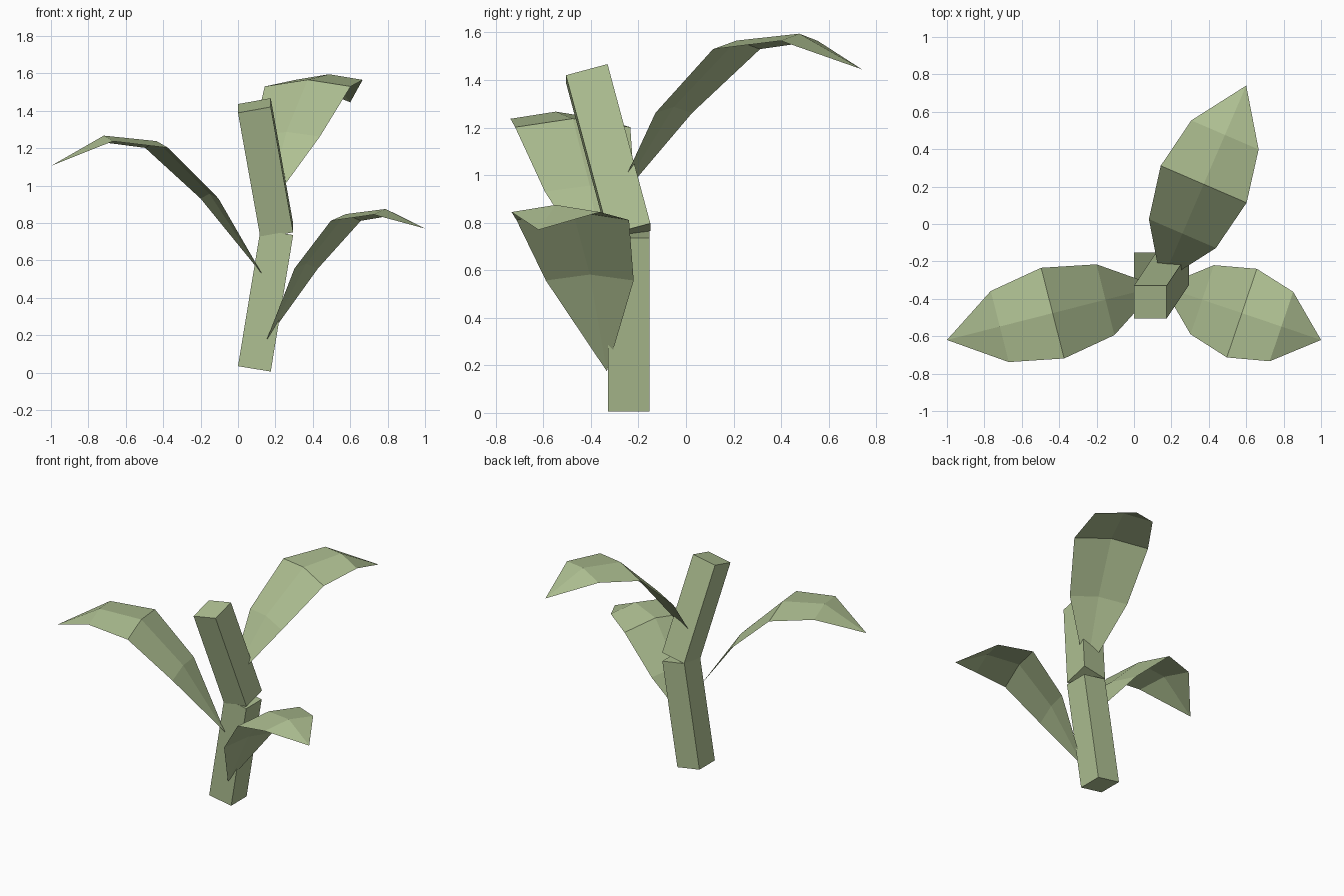
import bpy
import bmesh
from mathutils import Vector

default = bpy.data.objects.get("Cube")
if default:
    bpy.data.objects.remove(default, do_unlink=True)

# One sage green for the whole plant
green = bpy.data.materials.new("sage_green")
green.use_nodes = True
color = (0.43, 0.53, 0.29, 1)
green.diffuse_color = color
green.node_tree.nodes["Principled BSDF"].inputs["Base Color"].default_value = color


def finish(bm, name):
    mesh = bpy.data.meshes.new(name)
    bm.to_mesh(mesh)
    bm.free()
    mesh.materials.append(green)
    obj = bpy.data.objects.new(name, mesh)
    bpy.context.collection.objects.link(obj)


def stem(name, base, axis):
    """Square prism whose ends are cut at right angles to its leaning axis."""
    base, axis = Vector(base), Vector(axis)
    half = 0.0875
    bm = bmesh.new()
    bmesh.ops.create_cube(bm, size=1)
    for v in bm.verts:
        dx, dy = half * 2 * v.co.x, half * 2 * v.co.y
        dz = -(dx * axis.x + dy * axis.y) / axis.z
        v.co = base + axis * (v.co.z + 0.5) + Vector((dx, dy, dz))
    finish(bm, name)


# Half width, edge height and ridge lift at each inner station of a leaf
STATIONS = [(0.195, 0.402, 0.025), (0.25, 0.67, 0.036), (0.196, 0.705, 0.03)]


def leaf(name, base, tip, rise):
    """Arched leaf, pointed at both ends, with a raised centre ridge."""
    base, tip = Vector(base), Vector(tip)
    flat = Vector((tip.x - base.x, tip.y - base.y, 0))
    side = Vector((-flat.y, flat.x, 0)).normalized()
    bm = bmesh.new()
    rows = []
    for i, (half, height, lift) in enumerate(STATIONS, 1):
        mid = base + flat * i / 4 + Vector((0, 0, height * rise))
        ridge = mid + Vector((0, 0, lift))
        rows.append([bm.verts.new(p) for p in (mid - side * half, ridge, mid + side * half)])
    start, end = bm.verts.new(base), bm.verts.new(tip)
    for k in range(2):
        bm.faces.new((start, rows[0][k], rows[0][k + 1]))
        for a, b in zip(rows, rows[1:]):
            bm.faces.new((a[k], b[k], b[k + 1], a[k + 1]))
        bm.faces.new((rows[-1][k], end, rows[-1][k + 1]))
    finish(bm, name)


# Two leaning stem segments
stem("lower_stem", (0.0875, -0.24, 0.02), (0.12, 0, 0.73))
stem("upper_stem", (0.2075, -0.2375, 0.758), (-0.12, -0.18, 0.67))

# Three leaves spiralling up the stem
leaf("left_leaf", (0.153, -0.333, 0.175), (1.0, -0.62, 0.77), 0.95)
leaf("right_leaf", (0.13, -0.333, 0.525), (-1.0, -0.62, 1.105), 1.01)
leaf("back_leaf", (0.145, -0.315, 0.86), (0.6, 0.74, 1.445), 1.0)
